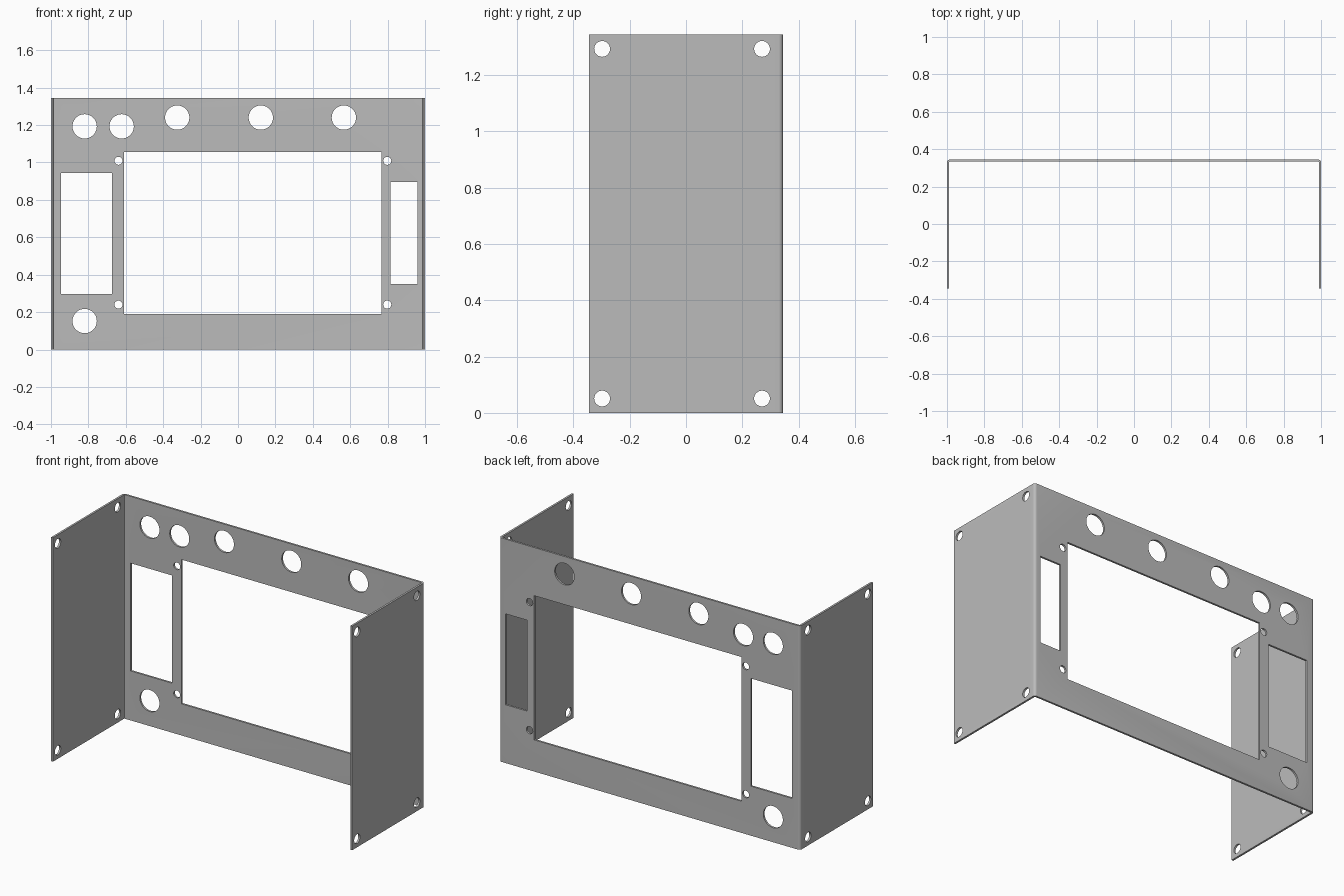
import bpy, bmesh, math
from mathutils import Matrix, Vector

cube = bpy.data.objects.get("Cube")
if cube:
    bpy.data.objects.remove(cube, do_unlink=True)

W, D, H = 1.0, 0.345, 1.345      # half width, half depth, height
T, R = 0.012, 0.016              # sheet thickness, outer bend radius

grey = bpy.data.materials.new("sheet grey")
grey.use_nodes = True
colour = (0.5, 0.5, 0.5, 1)
grey.diffuse_color = colour
grey.node_tree.nodes["Principled BSDF"].inputs["Base Color"].default_value = colour


def make_object(name, bm):
    bmesh.ops.recalc_face_normals(bm, faces=bm.faces)
    mesh = bpy.data.meshes.new(name)
    bm.to_mesh(mesh)
    bm.free()
    ob = bpy.data.objects.new(name, mesh)
    bpy.context.collection.objects.link(ob)
    return ob


def bend(radius, steps=6):
    """Quarter arc from the left flange round to the back panel."""
    cx, cy = W - R, D - R
    return [(cx + radius * math.cos(a), cy + radius * math.sin(a))
            for a in (i * math.pi / 2 / steps for i in range(steps + 1))]


# Folded sheet: U-shaped section extruded upwards
outer = [(W, -D)] + bend(R)
inner = [(W - T, -D)] + bend(R - T)
outer += [(-x, y) for x, y in reversed(outer)]
inner += [(-x, y) for x, y in reversed(inner)]
bm = bmesh.new()
section = bm.faces.new([bm.verts.new((x, y, 0)) for x, y in outer + inner[::-1]])
up = bmesh.ops.extrude_face_region(bm, geom=[section])
bmesh.ops.translate(bm, vec=(0, 0, H),
                    verts=[v for v in up["geom"] if isinstance(v, bmesh.types.BMVert)])
bracket = make_object("folded_panel_bracket", bm)
bracket.data.materials.append(grey)

# Cutters for every opening
bm = bmesh.new()


def round_hole(centre, radius, axis, depth=0.06):
    turn = Vector((0, 0, 1)).rotation_difference(Vector(axis)).to_matrix().to_4x4()
    bmesh.ops.create_cone(bm, cap_ends=True, segments=48, radius1=radius, radius2=radius,
                          depth=depth, matrix=Matrix.Translation(centre) @ turn)


def window(x0, x1, z0, z1):
    place = Matrix.Translation(((x0 + x1) / 2, D, (z0 + z1) / 2))
    bmesh.ops.create_cube(bm, size=1, matrix=place @ Matrix.Diagonal((x1 - x0, 0.06, z1 - z0, 1)))


# Display opening and the two side windows
window(-0.61, 0.767, 0.19, 1.056)
window(-0.947, -0.673, 0.297, 0.944)
window(0.815, 0.959, 0.35, 0.896)

# Control holes
for x, z in [(-0.82, 1.193), (-0.622, 1.193), (-0.325, 1.24),
             (0.122, 1.24), (0.566, 1.24), (-0.82, 0.152)]:
    round_hole((x, D, z), 0.065, (0, 1, 0))

# Display screw holes
for x in (-0.639, 0.798):
    for z in (0.24, 1.009):
        round_hole((x, D, z), 0.0215, (0, 1, 0))

# Mounting holes in both flanges
for x in (-W, W):
    for y in (-0.298, 0.27):
        for z in (0.051, 1.293):
            round_hole((x, y, z), 0.028, (1, 0, 0))

cutter = make_object("hole_cutters", bm)
cutter.hide_render = True

# Cut, then remove the helper
cut = bracket.modifiers.new("openings", "BOOLEAN")
cut.operation = "DIFFERENCE"
cut.solver = "EXACT"
cut.object = cutter
bpy.ops.object.select_all(action="DESELECT")
bracket.select_set(True)
bpy.context.view_layer.objects.active = bracket
bpy.ops.object.modifier_apply(modifier=cut.name)
bpy.data.objects.remove(cutter, do_unlink=True)
bpy.ops.object.shade_smooth_by_angle(angle=math.radians(30))
